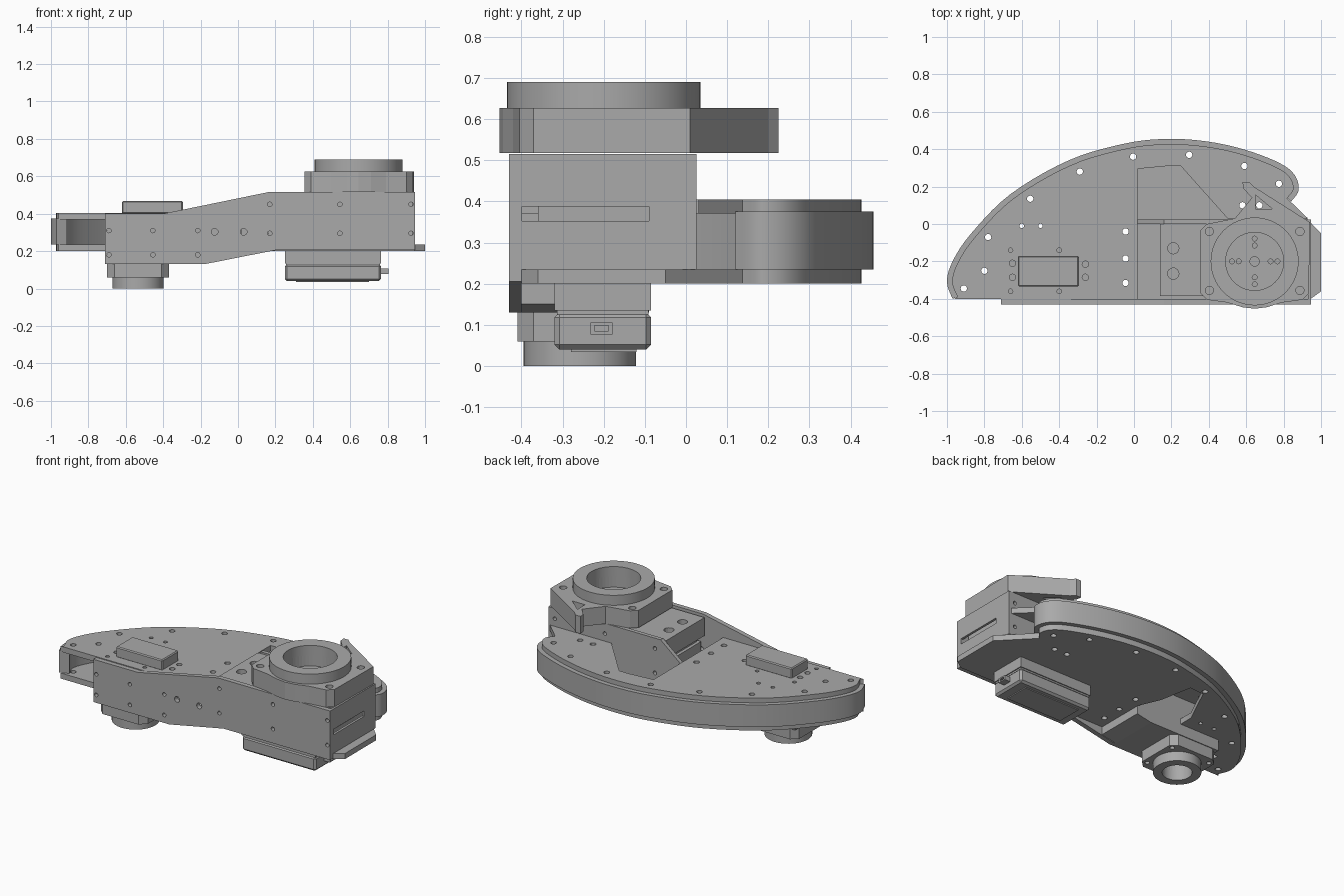
import bpy, bmesh, math
from mathutils import Vector

if "Cube" in bpy.data.objects:
    bpy.data.objects.remove(bpy.data.objects["Cube"], do_unlink=True)

grey = bpy.data.materials.new("machined grey")
grey.use_nodes = True
grey.diffuse_color = (0.4, 0.4, 0.4, 1)
grey.node_tree.nodes["Principled BSDF"].inputs["Base Color"].default_value = grey.diffuse_color


def finish(name, bm):
    bmesh.ops.recalc_face_normals(bm, faces=bm.faces)
    mesh = bpy.data.meshes.new(name)
    bm.to_mesh(mesh)
    bm.free()
    obj = bpy.data.objects.new(name, mesh)
    bpy.context.collection.objects.link(obj)
    mesh.materials.append(grey)
    return obj


def add_prism(bm, pts, lo, hi, axis="z"):
    """Extrude a 2D outline along z, or along y with (x, z) points."""
    place = (lambda p, h: (p[0], p[1], h)) if axis == "z" else (lambda p, h: (p[0], h, p[1]))
    if axis == "x":
        place = lambda p, h: (h, p[0], p[1])
    a = [bm.verts.new(place(p, lo)) for p in pts]
    b = [bm.verts.new(place(p, hi)) for p in pts]
    bm.faces.new(a)
    bm.faces.new(b[::-1])
    for i in range(len(pts)):
        j = (i + 1) % len(pts)
        bm.faces.new((a[i], a[j], b[j], b[i]))


def prism(name, pts, lo, hi, axis="z"):
    bm = bmesh.new()
    add_prism(bm, pts, lo, hi, axis)
    return finish(name, bm)


def rect(x0, x1, y0, y1):
    return [(x0, y0), (x1, y0), (x1, y1), (x0, y1)]


def circle(c, r, n=16):
    return [(c[0] + r * math.cos(math.tau * i / n), c[1] + r * math.sin(math.tau * i / n)) for i in range(n)]


def cut(obj, shapes):
    """Subtract prisms, each given as (outline, low, high, axis)."""
    bm = bmesh.new()
    for s in shapes:
        add_prism(bm, *s)
    cutter = finish(obj.name + "_cutter", bm)
    cutter.hide_render = True
    mod = obj.modifiers.new("holes", "BOOLEAN")
    mod.operation, mod.solver, mod.object = "DIFFERENCE", "EXACT", cutter
    bpy.context.view_layer.objects.active = obj
    bpy.ops.object.modifier_apply(modifier=mod.name)
    bpy.data.objects.remove(cutter, do_unlink=True)
    return obj


def bevel(obj, width, segments=1):
    mod = obj.modifiers.new("bevel", "BEVEL")
    mod.width, mod.segments = width, segments
    return obj


def smooth(obj):
    bpy.ops.object.select_all(action="DESELECT")
    obj.select_set(True)
    bpy.context.view_layer.objects.active = obj
    bpy.ops.object.shade_smooth_by_angle(angle=math.radians(30))
    return obj


def spline(pts, steps=5):
    p = [Vector(q) for q in pts]
    p = [p[0]] + p + [p[-1]]
    out = []
    for a, b, c, d in zip(p, p[1:], p[2:], p[3:]):
        for i in range(steps):
            t = i / steps
            out.append(0.5 * (2 * b + (c - a) * t + (2 * a - 5 * b + 4 * c - d) * t * t
                              + (3 * b - a - 3 * c + d) * t ** 3))
    return out + [p[-1]]


def inset(path, w):
    out = []
    for i, p in enumerate(path):
        t = (path[min(i + 1, len(path) - 1)] - path[max(i - 1, 0)]).normalized()
        out.append(p + Vector((t.y, -t.x)) * w)
    return out


# Curved rim band between the two plates
arc = spline([(-.97, -.4), (-1, -.31), (-.97, -.2), (-.87, -.05), (-.66, .16), (-.35, .34), (-.05, .43),
              (.18, .455), (.4, .44), (.6, .395), (.78, .325), (.86, .26), (.88, .18), (.84, .12)])
smooth(prism("rim_band", arc + inset(arc, .06)[::-1], .235, .375))

# Bottom and top plates with through holes
edge = inset(arc, .028)
screws = [(-.91, -.345), (-.8, -.25), (-.78, -.07), (-.555, .135), (-.29, .28), (-.005, .36), (.295, .37),
          (.59, .31), (.775, .215), (-.26, -.215), (-.26, -.285), (-.65, -.21), (-.65, -.285), (.58, .1), (.67, .1)]
screws += [(-.045, y) for y in (-.04, -.185, -.315)]
small = [(x, y) for x in (-.66, -.4) for y in (-.14, -.36)] + [(-.6, -.01), (-.5, -.01)]
drills = [(circle(p, .017), .1, .45, "z") for p in screws] + [(circle(p, .012), .1, .45, "z") for p in small]
lower_opening = [(-.1, -.09), (-.16, .05), (-.2, .26), (-.3, .25), (-.42, 0), (-.42, -.09)]
bottom = prism("bottom_plate", edge + [(1, -.05), (1, -.36), (.945, -.4), (-.96, -.4)], .2, .235)
smooth(cut(bottom, drills + [(lower_opening, .1, .3, "z")]))
top = prism("top_plate", edge + [(.93, .03), (.5, .03), (.25, .31), (.18, .31), (.02, .295),
                                 (.02, -.4), (-.96, -.4)], .37, .405)
smooth(cut(top, drills))

# Long front side plate with screw holes
front = prism("front_side_plate", [(-.71, .13), (-.18, .13), (.2, .205), (.945, .205), (.945, .515),
                                   (.16, .515), (-.4, .4), (-.71, .4)], -.43, -.4, "y")
holes = [(x, z) for x in (-.69, -.455, -.215) for z in (.18, .31)]
holes += [(x, z) for x in (.17, .545, .925) for z in (.295, .45)]
cut(front, [(circle(p, .012), -.5, -.38, "y") for p in holes]
    + [(circle((x, .303), .018), -.5, -.38, "y") for x in (-.125, .03)])

# Rear wall, slotted end plate and motor block of the raised housing
rear = prism("rear_wall", [(.02, .235), (.945, .235), (.945, .515), (.16, .515), (.02, .4)], 0, .025, "y")
cut(rear, [(circle((x, z), .012), -.02, .05, "y") for x in (.2, .55, .9) for z in (.295, .45)])
end = prism("end_plate", rect(-.4, 0, .235, .515), .93, .945, "x")
cut(end, [(rect(-.398, -.09, .352, .387), .9, 1, "x")])
block = prism("motor_block", rect(.14, .9, -.385, -.001), .39, .505)
cut(block, [(circle((.21, y), .03), .47, .6, "z") for y in (-.13, -.265)])
prism("motor_block_base", rect(.16, .9, -.38, -.01), .235, .35)
prism("motor_block_core", rect(.18, .88, -.36, -.03), .35, .39)

# Upper flange with triangular lug
hub = (.645, -.2)
flange = prism("upper_flange", [(.39, -.405), (.5, -.42), (.58, -.445), (.645, -.453), (.71, -.445), (.79, -.42),
                                (.9, -.405), (.935, -.37), (.94, .01), (.64, .2), (.615, .225), (.58, .225), (.585, .19),
                                (.63, .14), (.54, .03), (.39, .0), (.355, -.035), (.355, -.37)], .517, .627)
corners = [(x, y) for x in (.403, .887) for y in (-.04, -.355)]
cut(flange, [(circle(hub, .155, 48), .54, .7, "z"), ([(.65, .155), (.65, .08), (.74, .08)], .4, .7, "z")]
    + [(circle(p, .022), .57, .7, "z") for p in corners])
ring = prism("upper_bearing_ring", circle(hub, .235, 64), .627, .69)
smooth(cut(ring, [(circle(hub, .155, 48), .6, .8, "z")]))
disc = prism("upper_drive_disc", circle(hub, .155, 48), .53, .56)
cut(disc, [(circle((hub[0] + dx * r, hub[1] + dy * r), .013), .535, .7, "z")
           for dx, dy in ((1, 0), (-1, 0), (0, 1), (0, -1)) for r in (.085, .122)]
    + [(circle(hub, .025), .5, .7, "z")])

# Lower motor housing, mount and ring
prism("lower_housing", [(-.7, .13), (-.2, .13), (-.1, .15), (-.1, .37), (-.7, .37)], -.4, -.09, "y")
low_hub = (-.535, -.258)
mount = prism("lower_mount", [(-.7, -.37), (-.66, -.41), (-.41, -.41), (-.37, -.37), (-.37, -.13),
                              (-.41, -.095), (-.66, -.095), (-.7, -.13)], .06, .13)
cut(mount, [(circle(low_hub, .085, 32), 0, .1, "z")]
    + [(circle((x, y), .014), 0, .09, "z") for x in (-.67, -.4) for y in (-.36, -.14)])
low_ring = prism("lower_bearing_ring", circle(low_hub, .137, 48), 0, .06)
smooth(cut(low_ring, [(circle(low_hub, .085, 32), -.1, .1, "z")]))

# Electronics box below, with cover, grooves and plug
bevel(prism("electronics_box", rect(.25, .765, -.32, -.085), .04, .13), .012)
prism("electronics_upper", rect(.25, .765, -.32, -.085), .135, .2)
prism("electronics_groove", rect(.256, .759, -.314, -.091), .125, .14)
prism("electronics_cover", rect(.31, .7, -.28, -.12), .034, .042)
plug = prism("plug", rect(-.232, -.178, .077, .106), .75, .805, "x")
cut(plug, [(rect(-.222, -.188, .085, .098), .785, .9, "x")])

# Small controller on the top plate
bevel(prism("controller_box", rect(-.62, -.295, -.335, -.17), .4, .468), .006)
